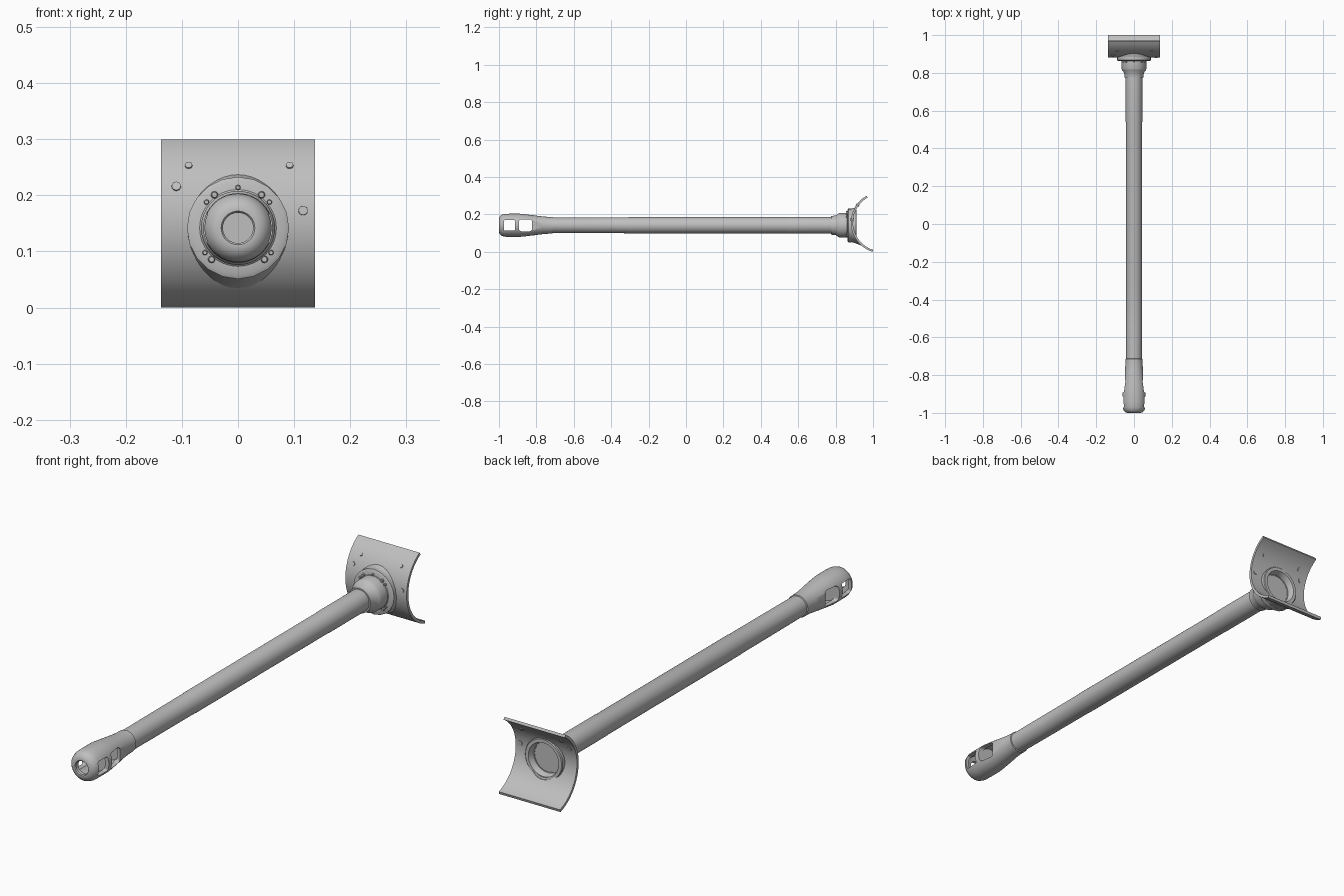
import bpy, bmesh, math
from mathutils import Vector, Matrix

if "Cube" in bpy.data.objects:
    bpy.data.objects.remove(bpy.data.objects["Cube"])

AXIS_Z = 0.142            # height of the tube axis
ARC_Y, ARC_Z = 1.046, 0.157   # centre of the saddle plate curve
R_OUT, R_IN = 0.164, 0.153

steel = bpy.data.materials.new("light_grey_steel")
steel.diffuse_color = (0.52, 0.52, 0.52, 1)
steel.use_nodes = True
steel.node_tree.nodes["Principled BSDF"].inputs["Base Color"].default_value = steel.diffuse_color


def finish(name, bm, smooth=True):
    bmesh.ops.remove_doubles(bm, verts=bm.verts, dist=1e-6)
    bmesh.ops.recalc_face_normals(bm, faces=bm.faces)
    me = bpy.data.meshes.new(name)
    bm.to_mesh(me)
    bm.free()
    me.materials.append(steel)
    ob = bpy.data.objects.new(name, me)
    bpy.context.collection.objects.link(ob)
    if smooth:
        shade(ob)
    return ob


def activate(ob):
    bpy.ops.object.select_all(action='DESELECT')
    ob.select_set(True)
    bpy.context.view_layer.objects.active = ob


def shade(ob):
    activate(ob)
    bpy.ops.object.shade_smooth_by_angle(angle=math.radians(32))


def lathe(name, profile, sides=40, closed=False):
    """Spin (radius, y) points around the tube axis."""
    bm = bmesh.new()
    vs = [bm.verts.new((r, y, AXIS_Z)) for r, y in profile]
    pairs = list(zip(vs, vs[1:])) + ([(vs[-1], vs[0])] if closed else [])
    es = [bm.edges.new(p) for p in pairs]
    bmesh.ops.spin(bm, geom=vs + es, cent=(0, 0, AXIS_Z), axis=(0, 1, 0),
                   angle=2 * math.pi, steps=sides, use_merge=True)
    return finish(name, bm)


def cylinder(name, centre, direction, radius, depth, sides=32, tip=None):
    bm = bmesh.new()
    rot = Vector((0, 0, 1)).rotation_difference(Vector(direction)).to_matrix().to_4x4()
    bmesh.ops.create_cone(bm, cap_ends=True, segments=sides, radius1=radius,
                          radius2=radius if tip is None else tip, depth=depth,
                          matrix=Matrix.Translation(centre) @ rot)
    return finish(name, bm)


def box(name, centre, size, bevel=0.0):
    bm = bmesh.new()
    bmesh.ops.create_cube(bm, size=1, matrix=Matrix.Translation(centre) @ Matrix.Diagonal((*size, 1)))
    if bevel:   # round only the edges running along x
        es = [e for e in bm.edges if abs(e.verts[0].co.x - e.verts[1].co.x) > 1e-4]
        bmesh.ops.bevel(bm, geom=es, offset=bevel, segments=4, affect='EDGES', profile=0.5)
    return finish(name, bm, False)


def cut(ob, cutter):
    cutter.hide_render = True
    m = ob.modifiers.new("cut", 'BOOLEAN')
    m.operation, m.solver, m.object = 'DIFFERENCE', 'EXACT', cutter
    activate(ob)
    bpy.ops.object.modifier_apply(modifier=m.name)
    bpy.data.objects.remove(cutter)
    shade(ob)


# Long tube with slightly stepped sleeves
lathe("long_tube", [(0, -0.76), (0.041, -0.76), (0.042, -0.54), (0.0425, -0.31),
                    (0.0435, -0.305), (0.0435, 0.54), (0.0445, 0.545), (0.0445, 0.80), (0, 0.80)])

# Hollow head with two chambers and an open nose
head = lathe("head", [(0, -0.905), (0.046, -0.905), (0.046, -0.978), (0.027, -0.982),
                      (0.027, -0.996), (0.030, -1.0), (0.036, -1.0), (0.046, -0.996),
                      (0.056, -0.986), (0.061, -0.970), (0.062, -0.94), (0.062, -0.89),
                      (0.059, -0.86), (0.053, -0.81), (0.047, -0.765), (0.045, -0.735),
                      (0.045, -0.715), (0.041, -0.713), (0, -0.713)])
cut(head, lathe("rear_chamber_cutter", [(0, -0.895), (0.045, -0.895), (0.045, -0.85),
                                        (0.036, -0.815), (0, -0.815)]))
# Side windows through the head, with shallow flats running back from them
cut(head, box("front_window_cutter", (0, -0.944, AXIS_Z), (0.2, 0.060, 0.058), 0.008))
cut(head, box("rear_window_cutter", (0, -0.858, AXIS_Z), (0.2, 0.070, 0.064), 0.012))
for s in (-1, 1):
    cut(head, box("side_flat_cutter", (s * 0.0975, -0.80, AXIS_Z), (0.1, 0.15, 0.055), 0.012))

# Curved saddle plate
bm = bmesh.new()
rings = []
N = 40
for i in range(N + 1):
    a = math.radians(-73 + i * (73 + 60.5) / N)
    rings.append([bm.verts.new((x, ARC_Y - r * math.cos(a), ARC_Z + r * math.sin(a)))
                  for x, r in ((-0.137, R_OUT), (0.137, R_OUT), (0.137, R_IN), (-0.137, R_IN))])
for a, b in zip(rings, rings[1:]):
    for k in range(4):
        bm.faces.new((a[k], a[(k + 1) % 4], b[(k + 1) % 4], b[k]))
bm.faces.new(rings[0])
bm.faces.new(rings[-1])
plate = finish("saddle_plate", bm)
cut(plate, cylinder("plate_hole_cutter", (0, 0.9, AXIS_Z), (0, 1, 0), 0.075, 0.2, 48))

# Flared boss blending the flange into the plate
boss = lathe("flared_boss", [(0.070, 0.872), (0.088, 0.872), (0.092, 0.895), (0.107, 0.935),
                             (0.070, 0.935)], 48, True)
cut(boss, cylinder("boss_trim_cutter", (0, ARC_Y, ARC_Z), (1, 0, 0), R_IN + 0.003, 0.5, 96))

# Socket that holds the tube, with the rear ring and its recess
lathe("socket", [(0, 0.775), (0.050, 0.775), (0.052, 0.800), (0.063, 0.815), (0.066, 0.822),
                 (0.066, 0.862), (0.072, 0.867), (0.080, 0.880), (0.084, 0.890), (0.084, 0.908),
                 (0.081, 0.911), (0.068, 0.911), (0.066, 0.908), (0.062, 0.882), (0, 0.882)], 48)
# Many-sided bolt flange
lathe("bolt_flange", [(0.060, 0.864), (0.084, 0.864), (0.091, 0.868), (0.091, 0.884),
                      (0.060, 0.884)], 20, True)

# Flange bolts
for x, z, r in ((0.042, 0.201, 0.007), (0.056, 0.188, 0.005),
                (0.047, 0.086, 0.007), (0.059, 0.098, 0.005)):
    for s in (-1, 1):
        cylinder("flange_bolt", (s * x, 0.861, z), (0, -1, 0), r, 0.012, 10, r * 0.7)
cylinder("flange_bolt", (0, 0.861, 0.214), (0, -1, 0), 0.005, 0.012, 10, 0.0035)

# Plate rivets, set square to the curved surface and showing on both sides
for x, z, r in ((-0.088, 0.253, 0.008), (0.092, 0.253, 0.008),
                (-0.110, 0.216, 0.010), (0.116, 0.173, 0.010)):
    a = math.asin((z - ARC_Z) / R_OUT)
    n = Vector((0, -math.cos(a), math.sin(a)))
    mid = Vector((x, ARC_Y, ARC_Z)) + n * (R_OUT + R_IN) / 2
    cylinder("plate_rivet", mid, n, r, 0.017, 16, r * 0.8)
